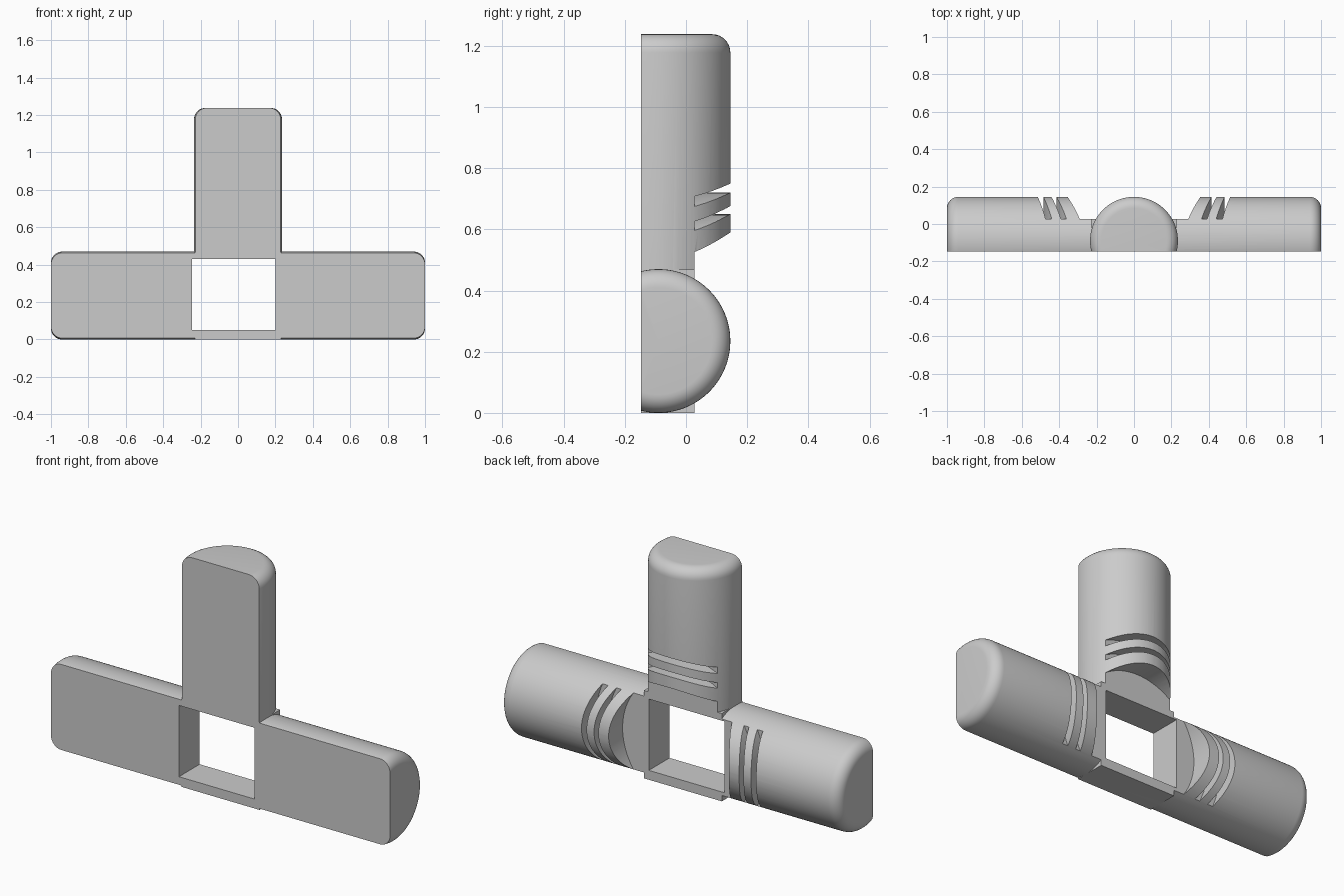
import bpy, bmesh, math
from mathutils import Matrix, Vector

if "Cube" in bpy.data.objects:
    bpy.data.objects.remove(bpy.data.objects["Cube"])

R = 0.235        # tube radius, also height of the arm axis
AXIS_Y = -0.09   # tube axis depth
FRONT = -0.147   # flat front plane
FLOOR = 0.027    # depth plane of the rear recess and grooves
BACK = 0.4       # cutters reach past the rear
ROUND = 0.06     # end rounding

grey = bpy.data.materials.new("light_grey")
grey.use_nodes = True
colour = (0.6, 0.6, 0.6, 1)
grey.diffuse_color = colour
grey.node_tree.nodes["Principled BSDF"].inputs["Base Color"].default_value = colour


def add_object(name, bm, matrix=Matrix()):
    bmesh.ops.remove_doubles(bm, verts=bm.verts, dist=1e-5)
    bmesh.ops.recalc_face_normals(bm, faces=bm.faces)
    bmesh.ops.transform(bm, matrix=matrix, verts=bm.verts)
    mesh = bpy.data.meshes.new(name)
    bm.to_mesh(mesh)
    bm.free()
    mesh.materials.append(grey)
    obj = bpy.data.objects.new(name, mesh)
    bpy.context.collection.objects.link(obj)
    return obj


def lathe(name, profile, matrix, closed=False, steps=96):
    """Spin (radius, height) points about local z."""
    bm = bmesh.new()
    verts = [bm.verts.new((r, 0, h)) for r, h in profile]
    edges = [bm.edges.new(pair) for pair in zip(verts, verts[1:])]
    if closed:
        edges.append(bm.edges.new((verts[-1], verts[0])))
    bmesh.ops.spin(bm, geom=verts + edges, cent=(0, 0, 0), axis=(0, 0, 1),
                   angle=math.tau, steps=steps)
    return add_object(name, bm, matrix)


def box(name, low, high):
    low, high = Vector(low), Vector(high)
    bm = bmesh.new()
    bmesh.ops.create_cube(bm, size=1)
    return add_object(name, bm, Matrix.Translation((low + high) / 2)
                      @ Matrix.Diagonal((high - low).to_4d()))


def rounded_end(top):
    arc = [i * math.pi / 16 for i in range(9)]
    return [(R - ROUND + ROUND * math.cos(a), top - ROUND + ROUND * math.sin(a))
            for a in arc] + [(0, top)]


def combine(target, other, operation):
    other.hide_render = True
    mod = target.modifiers.new(other.name, "BOOLEAN")
    mod.operation = operation
    mod.solver = "EXACT"
    mod.object = other
    bpy.context.view_layer.objects.active = target
    bpy.ops.object.modifier_apply(modifier=mod.name)
    bpy.data.objects.remove(other)


# Cross arm, upright and central block
end = rounded_end(1)
body = lathe("tee_body", [(r, -h) for r, h in reversed(end)] + end,
             Matrix.Translation((0, AXIS_Y, R)) @ Matrix.Rotation(math.pi / 2, 4, "Y"))
upright = lathe("upright", [(0, 0.12), (R, 0.12)] + rounded_end(1.238),
                Matrix.Translation((0, AXIS_Y, 0)))
block = box("central_block", (-0.23, -0.3, 0), (0.23, 0.08, 0.468))
combine(body, upright, "UNION")
combine(body, block, "UNION")

# Flat front
combine(body, box("front_cutter", (-2, -1, -1), (2, FRONT, 2)), "DIFFERENCE")

# Round rear recess and concentric grip grooves
hub = Matrix.Translation((0, 0, R)) @ Matrix.Rotation(-math.pi / 2, 4, "X")
recess = lathe("recess_cutter", [(0, FLOOR), (0.355, FLOOR), (0.355, BACK), (0, BACK)], hub)
combine(body, recess, "DIFFERENCE")
for inner, outer in ((0.415, 0.441), (0.485, 0.515)):
    ring = [(inner, FLOOR), (outer, FLOOR), (outer, BACK), (inner, BACK)]
    combine(body, lathe("groove_cutter", ring, hub, closed=True), "DIFFERENCE")

# Window through the centre
combine(body, box("window_cutter", (-0.245, -1, 0.05), (0.2, 1, 0.43)), "DIFFERENCE")

# Smooth curved surfaces, keep cut edges sharp
bpy.ops.object.select_all(action="DESELECT")
body.select_set(True)
bpy.context.view_layer.objects.active = body
bpy.ops.object.shade_smooth_by_angle(angle=math.radians(25))
